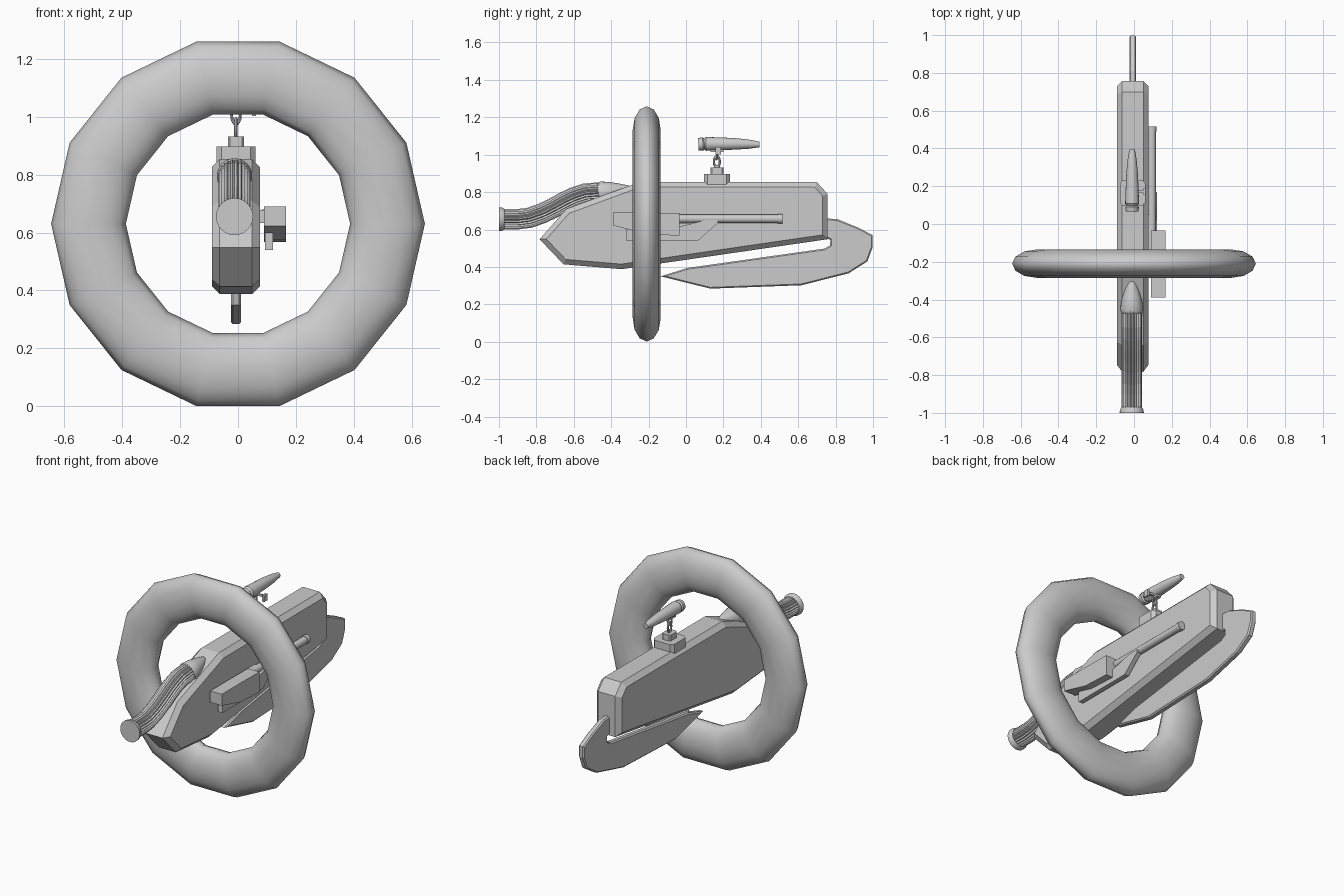
import bpy, bmesh
from math import sin, cos, pi, hypot, radians
from mathutils import Vector

if "Cube" in bpy.data.objects:
    bpy.data.objects.remove(bpy.data.objects["Cube"])

CX = -0.007  # body centre plane


def finish(bm, name):
    bmesh.ops.recalc_face_normals(bm, faces=bm.faces)
    me = bpy.data.meshes.new(name)
    bm.to_mesh(me)
    bm.free()
    ob = bpy.data.objects.new(name, me)
    bpy.context.collection.objects.link(ob)
    return ob


def smooth(ob, angle=35):
    bpy.ops.object.select_all(action='DESELECT')
    bpy.context.view_layer.objects.active = ob
    ob.select_set(True)
    bpy.ops.object.shade_smooth_by_angle(angle=radians(angle))


def prism(name, outline, x0, x1, chamfer=0.0):
    """Side outline (y, z) extruded from x0 to x1 with chamfered rims."""
    bm = bmesh.new()
    a, b = x0 + chamfer, x1 - chamfer
    left = [bm.verts.new((a, y, z)) for y, z in outline]
    right = [bm.verts.new((b, y, z)) for y, z in outline]
    caps = [bm.faces.new(left), bm.faces.new(right)]
    n = len(outline)
    for i in range(n):
        j = (i + 1) % n
        bm.faces.new((left[i], left[j], right[j], right[i]))
    bmesh.ops.recalc_face_normals(bm, faces=bm.faces)
    if chamfer:
        bmesh.ops.inset_individual(bm, faces=caps, thickness=chamfer,
                                   depth=chamfer, use_even_offset=True)
    return finish(bm, name)


def sweep(name, path, x, n=16, flute=0.0):
    """Round or fluted section along a (y, z, radius) path in the yz plane."""
    bm = bmesh.new()
    rings = []
    for i, (y, z, r) in enumerate(path):
        p, q = path[max(i - 1, 0)], path[min(i + 1, len(path) - 1)]
        ty, tz = q[0] - p[0], q[1] - p[1]
        length = hypot(ty, tz)
        side, up = Vector((1, 0, 0)), Vector((0, -tz / length, ty / length))
        ring = []
        for k in range(n):
            t = 2 * pi * k / n
            rr = r * (1 - flute * (k % 2))
            ring.append(bm.verts.new(Vector((x, y, z)) + rr * (side * cos(t) + up * sin(t))))
        rings.append(ring)
    for a, b in zip(rings, rings[1:]):
        for k in range(n):
            bm.faces.new((a[k], a[(k + 1) % n], b[(k + 1) % n], b[k]))
    bm.faces.new(rings[0])
    bm.faces.new(rings[-1])
    return finish(bm, name)


def block(name, centre, size, cut=0.0):
    """Box with its vertical corners cut off."""
    bm = bmesh.new()
    bmesh.ops.create_cube(bm, size=1)
    bmesh.ops.scale(bm, vec=size, verts=bm.verts)
    bmesh.ops.translate(bm, vec=centre, verts=bm.verts)
    if cut:
        edges = [e for e in bm.edges
                 if abs(e.verts[0].co.z - e.verts[1].co.z) > size[2] / 2]
        bmesh.ops.bevel(bm, geom=edges, offset=cut, segments=1, affect='EDGES')
    return finish(bm, name)


def torus(name, loc, rot, scale, major, minor, seg, minor_seg):
    bpy.ops.mesh.primitive_torus_add(location=loc, rotation=rot, major_radius=major,
                                     minor_radius=minor, major_segments=seg,
                                     minor_segments=minor_seg)
    ob = bpy.context.object
    ob.name, ob.scale = name, scale
    smooth(ob)


# Large ring, flattened front to back
torus("large_ring", (0, -0.21, 0.63), (pi / 2, 0, 0), (1, 1, 0.58), 0.516, 0.129, 14, 12)

# Main body
prism("body", [(0.70, 0.853), (0.757, 0.79), (0.757, 0.548), (-0.345, 0.388),
               (-0.655, 0.414), (-0.783, 0.548), (-0.64, 0.71), (-0.25, 0.853)],
      -0.09, 0.076, 0.027)

# Thin fin below and behind the body
prism("lower_fin", [(0.74, 0.66), (0.81, 0.655), (0.917, 0.612), (0.998, 0.57), (0.998, 0.505),
                    (0.97, 0.43), (0.87, 0.366), (0.617, 0.302), (0.13, 0.284),
                    (-0.136, 0.35), (0.01, 0.395), (0.74, 0.498), (0.77, 0.515),
                    (0.772, 0.545), (0.74, 0.56)],
      CX - 0.018, CX + 0.018, 0.007)

# Fluted hose with end flange, collar and fairing
hose = [(-0.98, 0.655), (-0.90, 0.655), (-0.84, 0.662), (-0.77, 0.686), (-0.71, 0.715),
        (-0.65, 0.748), (-0.60, 0.772), (-0.54, 0.792), (-0.44, 0.80)]
sweep("fluted_hose", [(y, z, 0.055) for y, z in hose], -0.012, 44, 0.13)
smooth(sweep("hose_flange", [(-1.0, 0.655, 0.064), (-0.985, 0.655, 0.063),
                             (-0.97, 0.655, 0.054)], -0.012, 24))
smooth(sweep("hose_fairing", [(-0.468, 0.793, 0.056), (-0.45, 0.796, 0.061), (-0.40, 0.801, 0.053),
                              (-0.35, 0.808, 0.038), (-0.31, 0.815, 0.022),
                              (-0.28, 0.82, 0.006)], -0.012, 24))

# Side arm: housing, barrel and lower brace
prism("side_housing", [(-0.39, 0.69), (-0.21, 0.69), (-0.035, 0.688), (-0.035, 0.567),
                       (-0.21, 0.575), (-0.39, 0.622)], 0.09, 0.166)
prism("side_brace", [(-0.32, 0.60), (-0.32, 0.54), (0.065, 0.54), (0.17, 0.635),
                     (0.17, 0.65), (0.10, 0.65), (-0.035, 0.615)], 0.093, 0.121)
smooth(sweep("side_barrel", [(-0.05, 0.657, 0.022), (0.49, 0.657, 0.022), (0.49, 0.657, 0.025),
                             (0.515, 0.657, 0.025)], 0.094, 12))
block("side_bracket", (0.08, -0.1, 0.655), (0.04, 0.3, 0.045))

# Top mount
block("mount_base", (CX, 0.165, 0.866), (0.136, 0.138, 0.062), 0.018)
block("mount_cap", (CX, 0.165, 0.914), (0.056, 0.07, 0.036), 0.008)

# Two interlocking links
torus("lower_link", (CX, 0.165, 0.962), (0, pi / 2, 0), (1.7, 1, 1), 0.016, 0.006, 16, 8)
torus("upper_link", (CX, 0.165, 1.005), (pi / 2, 0, 0), (1, 1.8, 1), 0.015, 0.005, 16, 8)

# Tapered pod on top with a small side knob
smooth(sweep("top_pod", [(0.066, 1.056, 0.033), (0.09, 1.057, 0.036), (0.098, 1.057, 0.030),
                         (0.108, 1.058, 0.037), (0.26, 1.058, 0.031), (0.34, 1.056, 0.024),
                         (0.393, 1.055, 0.015)], -0.01, 16))
block("pod_saddle", (-0.01, 0.165, 1.025), (0.028, 0.07, 0.02))
block("pod_knob_stem", (0.03, 0.172, 1.03), (0.05, 0.012, 0.012))
block("pod_knob", (0.055, 0.172, 1.022), (0.014, 0.03, 0.04))
